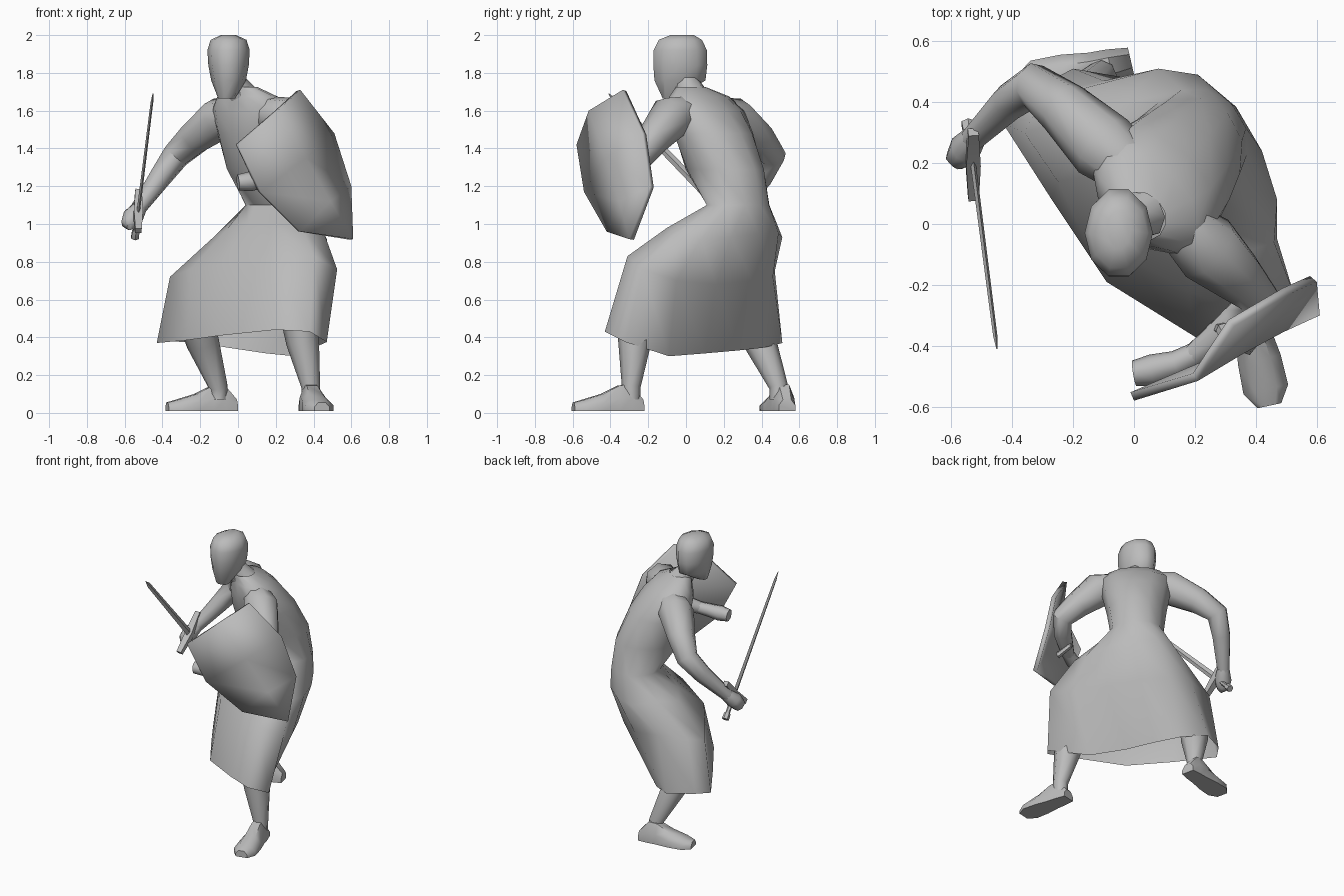
import bpy, bmesh, math
from mathutils import Vector

if "Cube" in bpy.data.objects:
    bpy.data.objects.remove(bpy.data.objects["Cube"])

grey = bpy.data.materials.new("plain grey")
grey.diffuse_color = (0.5, 0.5, 0.5, 1)
grey.use_nodes = True
grey.node_tree.nodes["Principled BSDF"].inputs["Base Color"].default_value = grey.diffuse_color

# body frame: the figure faces diagonally (-x,-y)
U = Vector((-0.7071, 0.7071, 0))   # toward its right hand
F = Vector((-0.7071, -0.7071, 0))  # facing


def finish(name, bm, angle=50, recalc=True):
    if recalc:
        bmesh.ops.recalc_face_normals(bm, faces=bm.faces)
    me = bpy.data.meshes.new(name)
    bm.to_mesh(me)
    bm.free()
    me.materials.append(grey)
    for p in me.polygons:
        p.use_smooth = True
    me.set_sharp_from_angle(angle=math.radians(angle))
    ob = bpy.data.objects.new(name, me)
    bpy.context.collection.objects.link(ob)
    return ob


def loft(name, rings, caps=(True, True), angle=50):
    """Skin a list of equal-length point rings."""
    bm = bmesh.new()
    vs = [[bm.verts.new(p) for p in r] for r in rings]
    n = len(rings[0])
    for a, b in zip(vs, vs[1:]):
        for i in range(n):
            j = (i + 1) % n
            bm.faces.new((a[i], a[j], b[j], b[i]))
    if caps[0]:
        bm.faces.new(vs[0])
    if caps[1]:
        bm.faces.new(vs[-1])
    return finish(name, bm, angle)


def ellipse(c, a, b, n):
    return [Vector(c) + a * math.cos(2 * math.pi * i / n) + b * math.sin(2 * math.pi * i / n)
            for i in range(n)]


def tube(name, path, n=8, caps=(True, True)):
    """Round limb through (x, y, z, radius) stations."""
    pts = [Vector(p[:3]) for p in path]
    rings, prev, side = [], None, None
    for i, p in enumerate(pts):
        t = (pts[min(i + 1, len(pts) - 1)] - pts[max(i - 1, 0)]).normalized()
        if side is None:
            side = t.orthogonal().normalized()
        else:
            side = prev.rotation_difference(t) @ side
        prev = t
        r = path[i][3]
        rings.append(ellipse(p, side * r, t.cross(side) * r, n))
    return loft(name, rings, caps)


# robe: skirt rings run front, right knee, back, left knee; then torso ellipses
hem = [(-.09, -.19, .41), (-.27, .08, .385), (-.43, .33, .37), (-.37, .42, .38),
       (-.2, .51, .37), (-.05, .41, .345), (.05, .27, .33), (.15, .1, .315),
       (.3, -.09, .3), (.47, -.32, .375), (.38, -.43, .43), (.2, -.37, .44)]
knees = [(-.1, -.06, .78), (-.25, .14, .76), (-.36, .3, .72), (-.3, .41, .75),
         (-.1, .47, .75), (.09, .46, .72), (.25, .35, .7), (.37, .16, .68),
         (.47, -.05, .7), (.525, -.23, .76), (.4, -.31, .83), (.18, -.22, .82)]
hips = [(.05, .1, 1.0), (-.06, .17, .97), (-.13, .27, .93), (-.05, .39, .95),
        (.08, .51, .93), (.21, .49, .95), (.335, .385, .95), (.42, .24, .93),
        (.47, .08, .92), (.46, -.06, .94), (.34, -.1, .98), (.17, 0, 1.01)]
torso = [(1.1, .05, -.34, .175, .165), (1.29, .04, -.25, .195, .225),
         (1.48, .03, -.175, .225, .205), (1.6, .025, -.12, .24, .165),
         (1.675, .015, -.085, .19, .12), (1.725, 0, -.035, .085, .075)]
rings = [[Vector(p) for p in r] for r in (hem, knees, hips)]
for z, u, f, ru, rf in torso:
    rings.append(ellipse(U * u + F * f + Vector((0, 0, z)), F * rf, U * ru, 12))
loft("robe", rings, caps=(False, False), angle=75)

# head and neck
X, Y, Z = Vector((1, 0, 0)), Vector((0, 1, 0)), Vector((0, 0, 1))
head = [(1.665, -.06, -.09, .045, .035), (1.76, -.05, -.032, .092, .142),
        (1.84, -.05, -.03, .107, .15), (1.92, -.05, -.03, .112, .148),
        (1.975, -.05, -.03, .095, .12), (2.0, -.05, -.02, .04, .065)]
loft("head", [ellipse((x, y, z), X * rx, Y * ry, 10) for z, x, y, rx, ry in head])
tube("neck", [(-.04, -.02, 1.78, .06), (-.01, .01, 1.73, .07), (.03, .035, 1.67, .085)],
     caps=(False, False))

# arms
tube("right_arm", [(.0, .17, 1.58, .09), (-.1, .255, 1.555, .118), (-.23, .38, 1.455, .092),
                   (-.33, .455, 1.36, .075), (-.41, .4, 1.25, .062),
                   (-.53, .28, 1.08, .042)], caps=(False, True))
tube("right_hand", [(-.52, .29, 1.09, .04), (-.555, .245, 1.04, .055),
                    (-.575, .215, 1.0, .045), (-.57, .19, .985, .02)])
tube("left_arm", [(.15, .0, 1.59, .09), (.24, -.08, 1.565, .118), (.34, -.17, 1.455, .09),
                  (.41, -.245, 1.36, .075), (.34, -.32, 1.31, .062),
                  (.2, -.43, 1.25, .042)], caps=(False, True))
tube("left_hand", [(.22, -.42, 1.255, .04), (.14, -.46, 1.235, .045),
                   (.06, -.48, 1.225, .052), (0, -.49, 1.22, .042)])

# sword
pommel, tip = Vector((-.545, .33, .93)), Vector((-.45, -.41, 1.69))
d = (tip - pommel).normalized()
wide = d.cross(X).normalized()
thin = wide.cross(d).normalized()
length = (tip - pommel).length
at = lambda s: pommel + d * s
loft("sword_blade", [ellipse(at(s), wide * w, thin * t, 4) for s, w, t in
                     ((.18, .024, .009), (length - .06, .016, .007), (length, .002, .002))],
     angle=20)
loft("sword_grip", [ellipse(at(s), wide * r, thin * r, 6) for s, r in
                    ((0, .024), (.04, .022), (.05, .015), (.19, .015))])
loft("sword_guard", [[at(.18 + lift) + wide * s + d * a * r + thin * b * r
                      for a, b in ((-1, -1), (1, -1), (1, 1), (-1, 1))]
                     for s, r, lift in ((-.15, .017, .015), (0, .024, 0), (.15, .017, .015))],
     angle=30)

# curved shield, ridge running from top edge to lower tip
A, B, C = (0, -.58, 1.42), (.21, -.515, 1.6), (.33, -.335, 1.71)
D, E, T = (.51, -.23, 1.48), (.6, -.19, 1.2), (.61, -.3, .92)
G, H, M, N = (.33, -.42, .96), (.12, -.54, 1.17), (.36, -.425, 1.35), (.49, -.355, 1.12)
bm = bmesh.new()
v = {p: bm.verts.new(p) for p in (A, B, C, D, E, T, G, H, M, N)}
for face in ((A, H, M, B), (H, G, N, M), (G, T, N), (B, M, D, C), (M, N, E, D), (N, T, E)):
    bm.faces.new([v[p] for p in face])
shield = finish("shield", bm, 40, recalc=False)
mod = shield.modifiers.new("thickness", 'SOLIDIFY')
mod.thickness, mod.offset = .03, -1

# shield strap across the forearm
tube("shield_strap", [(.32, -.41, 1.37, .02), (.29, -.345, 1.37, .022),
                      (.27, -.34, 1.24, .022), (.3, -.42, 1.2, .02)], n=6)

# legs and feet
FOOT = ((0, .045, .06), (.07, .055, .14), (.13, .058, .135), (.22, .072, .09),
        (.32, .075, .06), (.375, .04, .045))


def leg(side, knee, ankle, heel, toe):
    mid = [k * .6 + a * .4 for k, a in zip(knee, ankle)]
    tube(side + "_leg", [(*knee, .1), (*mid[:2], .37, .087),
                         (*ankle, .05), (ankle[0], ankle[1], .07, .048)], caps=(False, False))
    h = Vector((*heel, 0))
    run = (Vector((*toe, 0)) - h).normalized()
    across = run.cross(Z)
    loft(side + "_foot", [[h + run * s + across * w * a + Z * (.01 + t * b)
                           for a, b in ((-1, 0), (1, 0), (1, .5), (.5, 1), (-.5, 1), (-1, .5))]
                          for s, w, t in FOOT])


leg("left", (.315, -.26, .55), (.385, -.29, .14), (.365, -.23), (.445, -.6))
leg("right", (-.24, .33, .55), (-.105, .49, .14), (-.01, .535), (-.38, .45))
